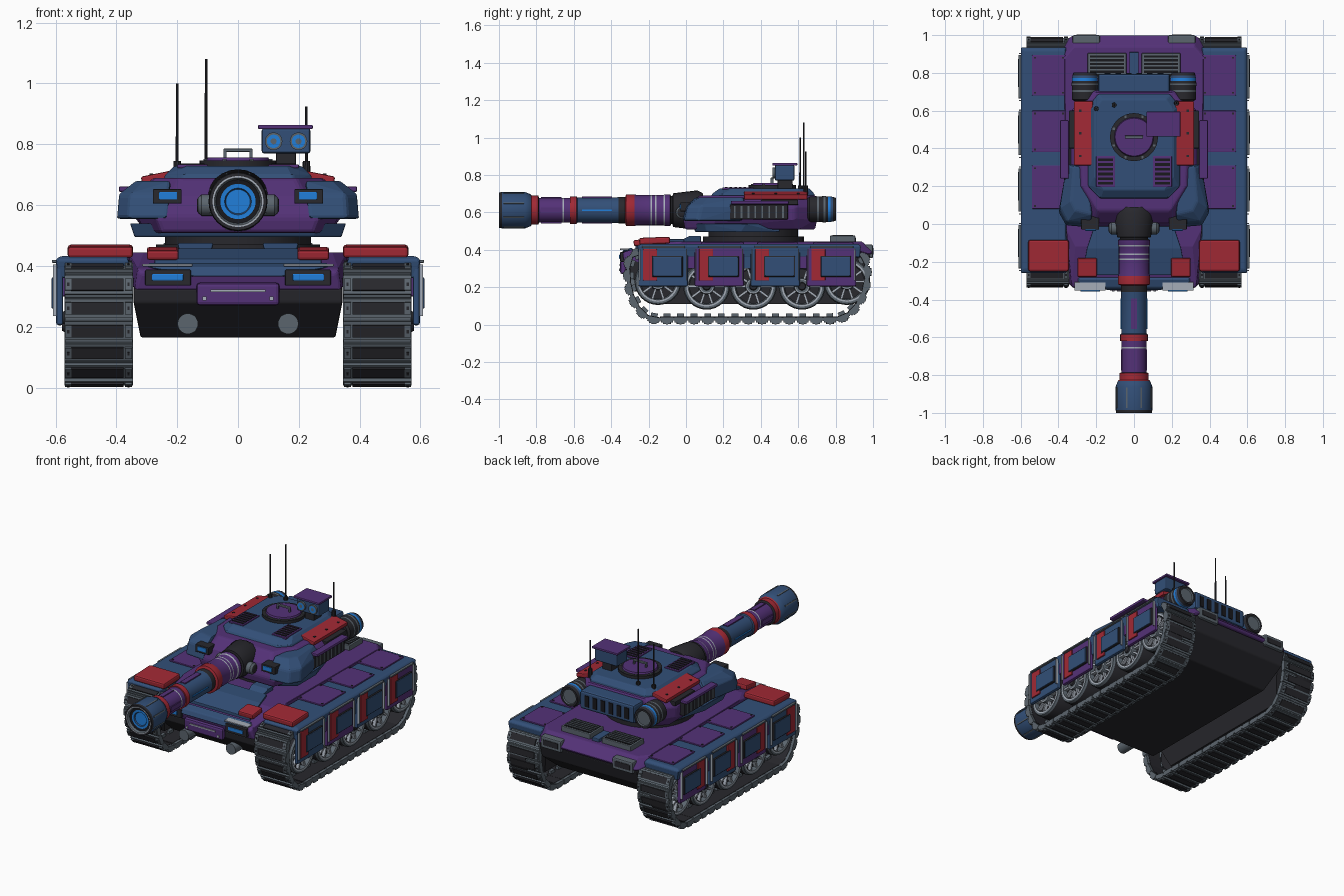
import bpy, bmesh, math
from mathutils import Vector, Matrix

if "Cube" in bpy.data.objects:
    bpy.data.objects.remove(bpy.data.objects["Cube"])

COL = {"purple": (.088, .031, .185), "blue": (.032, .078, .185), "red": (.36, .022, .035),
       "steel": (.105, .13, .155), "dark": (.021, .021, .026), "black": (.009, .009, .012),
       "glow": (.015, .21, .70), "light": (.38, .42, .48)}
MAT = {}
for k, c in COL.items():
    MAT[k] = bpy.data.materials.new(k)
    MAT[k].diffuse_color = (*c, 1)


def make(name, bm, mats, mirror=False, bevel=0, smooth=False):
    bmesh.ops.recalc_face_normals(bm, faces=bm.faces)
    me = bpy.data.meshes.new(name)
    bm.to_mesh(me)
    bm.free()
    for m in mats:
        me.materials.append(MAT[m])
    if smooth:
        me.shade_smooth()
        me.set_sharp_from_angle(angle=math.radians(35))
    ob = bpy.data.objects.new(name, me)
    bpy.context.collection.objects.link(ob)
    if bevel:
        b = ob.modifiers.new("bevel", 'BEVEL')
        b.width, b.segments, b.limit_method = bevel, 2, 'ANGLE'
    if mirror:
        ob.modifiers.new("mirror", 'MIRROR')
    return ob


def add_box(bm, c, s, mi=0, rot=None):
    m = Matrix.Translation(c) @ (rot or Matrix()) @ Matrix.Diagonal((*s, 1))
    r = bmesh.ops.create_cube(bm, size=1, matrix=m)
    for f in {f for v in r["verts"] for f in v.link_faces}:
        f.material_index = mi


def box(name, mat, x, y, z, mirror=False, bevel=.004, tilt=0, roll=0):
    bm = bmesh.new()
    rot = Matrix.Rotation(tilt, 4, 'X') @ Matrix.Rotation(roll, 4, 'Y')
    add_box(bm, [(a + b) / 2 for a, b in (x, y, z)], [b - a for a, b in (x, y, z)], 0, rot)
    return make(name, bm, [mat], mirror, bevel)


def solid(name, mat, tiers, both=True, mirror=False, bevel=.006):
    """Convex block from outlines stacked at several heights."""
    bm = bmesh.new()
    for z, pts in tiers:
        for x, y in pts:
            bm.verts.new((x, y, z))
            if both:
                bm.verts.new((-x, y, z))
    r = bmesh.ops.convex_hull(bm, input=bm.verts)
    loose = [v for v in r["geom_interior"] if isinstance(v, bmesh.types.BMVert)]
    bmesh.ops.delete(bm, geom=loose, context='VERTS')
    bmesh.ops.dissolve_limit(bm, angle_limit=.03, verts=bm.verts, edges=bm.edges)
    return make(name, bm, [mat], mirror, bevel)


def lathe(name, origin, axis, prof, seg=32, mirror=False):
    """Turned part: prof rows are (distance, radius, colour of the next band)."""
    u, v, w = {'X': ((0, 1, 0), (0, 0, 1), (1, 0, 0)), 'Y': ((1, 0, 0), (0, 0, 1), (0, 1, 0)),
               'Z': ((1, 0, 0), (0, 1, 0), (0, 0, 1))}[axis]
    u, v, w, o = Vector(u), Vector(v), Vector(w), Vector(origin)
    mats = list(dict.fromkeys(p[2] for p in prof))
    bm = bmesh.new()
    rings = [[bm.verts.new(o + w * t + (u * math.cos(a) + v * math.sin(a)) * r)
              for a in [2 * math.pi * i / seg for i in range(seg)]] for t, r, _ in prof]
    for k in range(len(prof) - 1):
        for i in range(seg):
            j = (i + 1) % seg
            f = bm.faces.new((rings[k][i], rings[k][j], rings[k + 1][j], rings[k + 1][i]))
            f.material_index = mats.index(prof[k][2])
    for k in (0, -1):
        bm.faces.new(rings[k]).material_index = mats.index(prof[k][2])
    return make(name, bm, mats, mirror, 0, True)


def row(name, mat, start, step, n, size, mirror=False):
    """Evenly repeated small boxes in one object."""
    bm = bmesh.new()
    for i in range(n):
        add_box(bm, Vector(start) + Vector(step) * i, size)
    return make(name, bm, [mat], mirror)


# Hull
solid("lower_hull", "dark", [(.165, [(.32, -.2), (.32, .82)]), (.28, [(.343, -.32), (.343, .96)]),
                             (.325, [(.343, -.325)]), (.37, [(.343, .985), (.343, -.2)])])
solid("upper_hull", "purple", [(.32, [(.34, -.325)]), (.375, [(.32, -.34), (.345, .99)]),
                               (.39, [(.33, -.33), (.32, 1.0), (.37, .94)]),
                               (.445, [(.31, -.12), (.36, -.02), (.37, .88), (.32, .94)])], bevel=.01)
solid("nose_band", "blue", [(.365, [(.14, -.35), (.17, -.3)]), (.397, [(.3, -.337), (.3, -.28)]),
                            (.412, [(.29, -.29)])])
solid("glacis_plate", "blue", [(.39, [(.275, -.27)]), (.423, [(.275, -.27)]), (.44, [(.21, -.01)]),
                               (.457, [(.25, -.13), (.21, -.01)])], bevel=.004)
box("nose_plate", "purple", (-.137, .137), (-.352, -.32), (.27, .345), bevel=.012)
box("nose_bar", "light", (-.09, .09), (-.358, -.35), (.315, .322), bevel=0)
row("nose_bolts", "light", (-.11, -.354, .293), (.22, 0, 0), 2, (.012, .008, .012))
box("headlight_housing", "dark", (.155, .305), (-.352, -.31), (.335, .388), True)
box("headlight", "glow", (.18, .283), (-.358, -.35), (.352, .374), True, .003)
box("headlight_guard", "light", (.15, .315), (-.352, -.308), (.399, .407), True, .002)
box("glacis_box", "red", (.195, .30), (-.28, -.18), (.425, .457), True, .008, .12)
lathe("tow_disc", (.165, -.31, .21), 'Y', [(0, .034, "steel"), (.11, .034, "steel")], 20, True)

# Fenders with plates and stowage
solid("fender", "blue", [(.36, [(.345, -.25), (.59, -.25), (.59, .93), (.345, .93)]),
                         (.42, [(.36, -.26), (.60, -.26), (.60, .935), (.36, .935)]),
                         (.432, [(.365, -.24), (.585, -.24), (.585, .92), (.365, .92)])], False, True)
box("fender_box", "red", (.345, .56), (-.25, -.085), (.43, .467), True, .01, .04)
for y0, y1 in ((.08, .31), (.38, .60), (.68, .895)):
    box("fender_plate", "purple", (.36, .54), (y0, y1), (.43, .441), True)
    bm = bmesh.new()
    for x in (.375, .525):
        for y in (y0 + .015, y1 - .015):
            add_box(bm, (x, y, .441), (.01, .01, .006))
    make("fender_bolts", bm, ["dark"], True)

# Side skirts
for i in range(4):
    y0 = -.255 + .3 * i
    base = "purple" if i % 2 else "blue"
    box("skirt_panel", base, (.575, .598), (y0, y0 + .265), (.205, .42), True, .008)
    box("skirt_strip", "red", (.59, .606), (y0 + .025, y0 + .10), (.235, .405), True)
    box("skirt_frame", "dark", (.59, .608), (y0 + .072, y0 + .238), (.255, .367), True)
    box("skirt_plate", "blue", (.60, .613), (y0 + .077, y0 + .233), (.26, .362), True)
    box("skirt_rail", "steel", (.585, .612), (y0 + .02, y0 + .25), (.41, .42), True, .003)
    row("skirt_rods", "light", (.602, y0 + .008, .32), (0, .249, 0), 2, (.014, .006, .17), True)
    if i < 3:
        box("skirt_gap_block", "purple" if i % 2 == 0 else "blue", (.56, .59),
            (y0 + .262, y0 + .303), (.30, .42), True)

# Running gear: inner wall, road wheels and spokes
solid("wheel_wall", "dark", [(.11, [(.41, -.15), (.43, -.15), (.43, .83), (.41, .83)]),
                             (.36, [(.34, -.26), (.43, -.26), (.43, .92), (.34, .92)])], False, True, 0)
for y in (-.15, .11, .36, .62, .86):
    z = .205 if -.1 < y < .8 else .23
    lathe("road_wheel", (0, y, z), 'X', [(.44, .09, "dark"), (.44, .125, "dark"), (.55, .125, "steel"),
          (.562, .119, "steel"), (.562, .108, "light"), (.562, .098, "steel"), (.535, .092, "dark"),
          (.535, .045, "steel"), (.57, .04, "light"), (.57, .034, "steel"), (.57, .022, "dark"),
          (.578, .018, "dark")], 32, True)
    bm = bmesh.new()
    for k in range(10):
        rot = Matrix.Rotation(2 * math.pi * k / 10, 4, 'X')
        add_box(bm, Vector((.545, y, z)) + rot @ Vector((0, .069, 0)), (.02, .06, .012), 0, rot)
    make("wheel_spokes", bm, ["light"], True)

# Tracks: smoothed loop carrying evenly spaced links
path = [Vector(p) for p in ((-.08, .026), (.7, .026), (.86, .026), (.966, .17), (.97, .37), (.88, .395),
                            (.7, .395), (0, .395), (-.22, .395), (-.316, .37), (-.31, .17), (-.22, .026))]
for _ in range(3):
    path = [p for a, b in zip(path, path[1:] + path[:1]) for p in (a.lerp(b, .25), a.lerp(b, .75))]
segs = list(zip(path, path[1:] + path[:1]))
total = sum((b - a).length for a, b in segs)
N = 42


def along(d):
    d %= total
    for a, b in segs:
        n = (b - a).length
        if d <= n:
            return a.lerp(b, d / n)
        d -= n
    return path[0].copy()


bm = bmesh.new()
pitch = total / N
for i in range(N):
    a, b = along((i - .5) * pitch), along((i + .5) * pitch)
    p, d = along(i * pitch), (b - a).normalized()
    rot = Matrix.Rotation(math.atan2(d.y, d.x), 4, 'X')
    at = lambda x, u, h: Vector((x, p.x, p.y)) + rot @ Vector((0, u, h))
    add_box(bm, at(.4575, 0, 0), (.225, pitch * .86, .03), 0, rot)
    add_box(bm, at(.4575, 0, .004), (.222, pitch * 1.06, .018), 0, rot)
    add_box(bm, at(.4575, 0, .011), (.19, pitch * 1.06, .012), 1, rot)
    add_box(bm, at(.4625, 0, -.017), (.172, pitch * .56, .01), 1, rot)
    for x in (.36, .558):
        add_box(bm, at(x, 0, -.016), (.022, pitch * .55, .014), 0, rot)
        add_box(bm, at(x, 0, -.021), (.008, .012, .008), 1, rot)
    add_box(bm, at(.4575, 0, .022), (.02, pitch * .5, .025), 0, rot)
make("track", bm, ["steel", "dark"], True)

# Rear deck
box("deck_vent_frame", "steel", (.04, .245), (.77, .905), (.44, .476), True)
box("deck_vent_well", "black", (.052, .233), (.782, .893), (.465, .478), True, 0)
row("deck_vent_slats", "steel", (.1425, .797, .478), (0, .02, 0), 5, (.18, .007, .005), True)
box("deck_centre_block", "blue", (-.025, .025), (.79, .91), (.44, .465))
box("tail_light_housing", "steel", (.18, .325), (.935, 1.0), (.355, .428), True, .008)
box("tail_light", "dark", (.2, .305), (.995, 1.003), (.375, .41), True, .002)

# Turret
lathe("turret_ring", (0, .36, .43), 'Z', [(0, .27, "dark"), (.04, .27, "dark"), (.04, .24, "dark"), (.09, .24, "dark")])
solid("turret_chin", "blue", [(.495, [(.34, .11), (.25, .05), (.34, .3), (.28, .5)]),
                              (.54, [(.355, .1), (.25, .03), (.35, .32), (.28, .5)])])
solid("driver_cover", "blue", [(.44, [(.09, -.05), (.09, .08), (.19, .08), (.19, -.05)]),
                               (.475, [(.08, .02), (.08, .08), (.2, .08), (.2, .02)])], False, True)
solid("turret_body", "purple", [(.508, [(.25, -.005), (.30, .13), (.30, .6), (.2, .69)]),
                                (.56, [(.27, -.015), (.33, .16), (.34, .58), (.25, .70)]),
                                (.63, [(.22, .01), (.345, .2), (.345, .58), (.25, .71)]),
                                (.69, [(.19, .07), (.27, .2), (.29, .6), (.2, .70)])], bevel=.012)
solid("turret_roof", "blue", [(.68, [(.18, .13), (.245, .2), (.245, .62), (.19, .69)]),
                              (.70, [(.18, .14), (.24, .2), (.24, .62), (.19, .685)]),
                              (.728, [(.16, .18), (.21, .25), (.21, .6), (.17, .66)])])
solid("turret_cheek", "blue", [(.555, [(.235, -.02), (.36, -.01), (.40, .06), (.355, .3), (.25, .3)]),
                               (.635, [(.225, .0), (.355, .01), (.393, .08), (.355, .32), (.25, .3)]),
                               (.68, [(.22, .05), (.31, .07), (.335, .12), (.32, .31), (.25, .3)])], False, True, .012)
box("cheek_lamp_frame", "dark", (.185, .28), (-.03, .04), (.605, .653), True)
box("cheek_lamp", "glow", (.2, .26), (-.036, .0), (.618, .644), True, .003)
box("side_vent", "dark", (.32, .37), (.235, .545), (.563, .642), True)
row("side_vent_fins", "steel", (.368, .26, .602), (0, .037, 0), 8, (.01, .009, .062), True)
box("side_rail", "purple", (.345, .392), (.24, .55), (.643, .662), True, .006)
box("side_pod", "dark", (.305, .345), (.40, .60), (.64, .668), True, .004)
box("roof_armour", "red", (.215, .318), (.31, .65), (.678, .704), True, .006, 0, .2)
row("armour_bolts", "dark", (.285, .36, .70), (0, .12, 0), 3, (.012, .012, .008), True)
box("roof_grille", "purple", (.1, .2), (.195, .36), (.722, .734), True, .003)
row("roof_grille_slats", "black", (.15, .215, .734), (0, .025, 0), 6, (.08, .014, .006), True)

# Hatch with handle
lathe("hatch", (0, .46, .72), 'Z', [(0, .127, "dark"), (.026, .127, "dark"), (.026, .104, "purple"),
                                    (.036, .10, "purple")])
row("hatch_handle_posts", "steel", (-.042, .46, .765), (.084, 0, 0), 2, (.01, .014, .03))
box("hatch_handle", "steel", (-.048, .048), (.452, .468), (.775, .786), bevel=.003)
bm = bmesh.new()
for k in range(8):
    a = math.pi * (k + .5) / 4
    add_box(bm, (.116 * math.cos(a), .46 + .116 * math.sin(a), .747), (.012, .012, .008))
make("hatch_bolts", bm, ["steel"])

# Roof sight
box("sight_pedestal", "dark", (.125, .19), (.49, .57), (.715, .775))
box("sight_body", "blue", (.078, .238), (.475, .58), (.77, .853), bevel=.008)
box("sight_cover", "purple", (.066, .246), (.462, .595), (.85, .864))
for x in (.117, .199):
    lathe("sight_lens", (x, .463, .81), 'Y', [(0, .007, "steel"), (0, .01, "glow"), (0, .022, "steel"),
                                              (0, .029, "steel"), (.02, .029, "steel")], 20)

# Aerials
for x, y, top in ((-.2, .61, 1.0), (-.105, .63, 1.08), (.225, .64, .925)):
    lathe("aerial", (x, y, 0), 'Z', [(.69, .014, "dark"), (.745, .012, "dark"), (.745, .005, "dark"), (top, .004, "dark")], 10)

# Turret bustle and thrusters
box("bustle", "blue", (-.19, .19), (.66, .795), (.56, .675), bevel=.012)
row("bustle_slots", "black", (-.14, .795, .617), (.056, 0, 0), 6, (.03, .008, .07))
lathe("thruster", (.26, .0, .617), 'Y', [(.65, .055, "dark"), (.66, .068, "dark"), (.70, .068, "steel"), (.71, .068, "dark"),
      (.735, .07, "steel"), (.745, .07, "dark"), (.758, .068, "glow"), (.772, .068, "blue"), (.785, .066, "dark"),
      (.803, .06, "dark"), (.803, .048, "steel"), (.795, .044, "steel")], 32, True)

# Gun
lathe("mantlet", (0, 0, .612), 'Y', [(-.072, .07, "dark"), (-.07, .09, "dark"), (.06, .106, "dark"), (.09, .09, "dark")], 24)
lathe("mantlet_boss", (0, -.02, .6), 'X', [(.07, .035, "steel"), (.12, .035, "steel"), (.13, .026, "dark"), (.134, .02, "dark")], 20, True)
lathe("gun_barrel", (0, 0, .612), 'Y', [
    (-.975, .036, "glow"), (-.975, .04, "blue"), (-.982, .044, "glow"), (-.982, .058, "black"), (-.985, .072, "steel"),
    (-1.0, .078, "light"), (-1.0, .084, "dark"), (-1.0, .094, "dark"), (-.985, .097, "blue"), (-.86, .097, "blue"),
    (-.83, .085, "red"), (-.825, .078, "red"), (-.79, .078, "dark"), (-.785, .066, "purple"), (-.66, .066, "light"),
    (-.652, .066, "purple"), (-.62, .066, "red"), (-.62, .073, "red"), (-.585, .073, "blue"), (-.58, .067, "blue"),
    (-.37, .068, "blue"), (-.36, .07, "dark"), (-.325, .07, "red"), (-.32, .085, "red"), (-.275, .085, "purple"),
    (-.265, .081, "purple"), (-.19, .081, "light"), (-.182, .081, "purple"), (-.165, .081, "light"),
    (-.157, .081, "purple"), (-.12, .081, "light"), (-.112, .085, "purple"), (-.085, .085, "dark"),
    (-.08, .075, "dark"), (.1, .075, "dark")], 32)
bm = bmesh.new()
for k in range(8):
    rot = Matrix.Rotation(math.pi * (k + .5) / 4, 4, 'Y')
    add_box(bm, Vector((0, -.92, .612)) + rot @ Vector((.096, 0, 0)), (.01, .11, .007), 0, rot)
make("muzzle_fins", bm, ["steel"])
bm = bmesh.new()
for k in range(4):
    rot = Matrix.Rotation(math.pi * k / 2, 4, 'Y')
    add_box(bm, Vector((0, -.475, .612)) + rot @ Vector((.067, 0, 0)), (.01, .16, .034 if k % 2 else .008), k % 2, rot)
    add_box(bm, Vector((0, -.72, .612)) + rot @ Vector((.065, 0, 0)), (.01, .11, .03), 1, rot)
make("barrel_strips", bm, ["glow", "purple"])

for m in bpy.data.materials:
    if m.users and not m.is_grease_pencil:
        m.use_nodes = True
        m.node_tree.nodes["Principled BSDF"].inputs["Base Color"].default_value = m.diffuse_color
